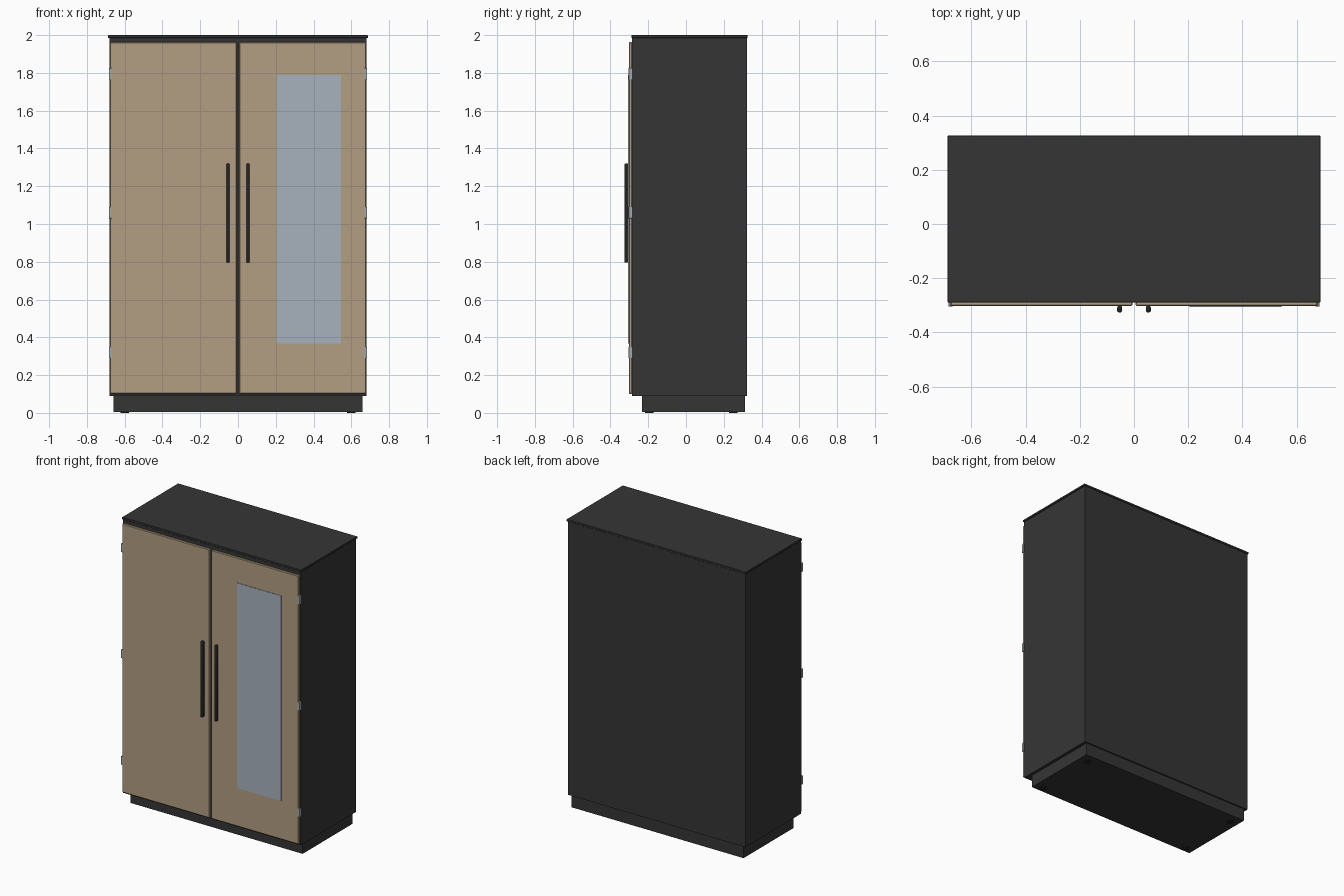
import bpy
import bmesh
from mathutils import Matrix, Vector

if "Cube" in bpy.data.objects:
    bpy.data.objects.remove(bpy.data.objects["Cube"])


def material(name, color):
    m = bpy.data.materials.new(name)
    m.diffuse_color = (*color, 1.0)
    m.use_nodes = True
    m.node_tree.nodes["Principled BSDF"].inputs["Base Color"].default_value = m.diffuse_color
    return m


CHARCOAL = material("charcoal", (0.036, 0.036, 0.036))
WOOD = material("light_wood", (0.445, 0.342, 0.223))
MIRROR = material("mirror_glass", (0.385, 0.445, 0.505))
BLACK = material("black_metal", (0.018, 0.018, 0.018))
STEEL = material("hinge_steel", (0.36, 0.40, 0.40))


def finish(name, bm, mat, bevel=0.0, segments=1):
    if bevel:
        bmesh.ops.bevel(bm, geom=bm.edges[:], offset=bevel, segments=segments,
                        profile=0.5, affect='EDGES')
    me = bpy.data.meshes.new(name)
    bm.to_mesh(me)
    bm.free()
    me.materials.append(mat)
    ob = bpy.data.objects.new(name, me)
    bpy.context.collection.objects.link(ob)
    return ob


def box(name, x, y, z, mat, bevel=0.0, segments=1):
    """Box from (min, max) ranges on each axis."""
    bm = bmesh.new()
    bmesh.ops.create_cube(bm, size=1.0)
    lo, hi = (Vector(v) for v in zip(x, y, z))
    bmesh.ops.scale(bm, vec=hi - lo, verts=bm.verts)
    bmesh.ops.translate(bm, vec=(lo + hi) / 2, verts=bm.verts)
    return finish(name, bm, mat, bevel, segments)


def span(side, a, b):
    """Range mirrored to the given side of x = 0."""
    return tuple(sorted((side * a, side * b)))


# Cabinet body, top slab and recessed plinth
box("cabinet_body", (-0.681, 0.681), (-0.286, 0.322), (0.09, 1.985), CHARCOAL)
box("top_slab", (-0.688, 0.688), (-0.289, 0.326), (1.985, 2.0), CHARCOAL, 0.002)
box("plinth", (-0.66, 0.66), (-0.234, 0.312), (0.005, 0.09), CHARCOAL)

# Thin floor pads
for sx, sn in ((-1, "left"), (1, "right")):
    for y, yn in ((-0.195, "front"), (0.25, "back")):
        bm = bmesh.new()
        bmesh.ops.create_cone(bm, cap_ends=True, segments=24, radius1=0.022,
                              radius2=0.022, depth=0.006,
                              matrix=Matrix.Translation((sx * 0.6, y, 0.003)))
        finish(f"foot_{yn}_{sn}", bm, BLACK)

# Doors, bar handles and edge hinges, mirrored left and right
for s, n in ((-1, "left"), (1, "right")):
    box(f"door_{n}", span(s, 0.006, 0.678), (-0.303, -0.285), (0.10, 1.963), WOOD, 0.004)
    handle = box(f"handle_{n}", span(s, 0.044, 0.062), (-0.326, -0.302),
                 (0.795, 1.32), BLACK, 0.006, 3)
    for p in handle.data.polygons:
        p.use_smooth = p.area < 0.004
    for i, z in enumerate((0.32, 1.06, 1.795)):
        box(f"hinge_{n}_{i + 1}", span(s, 0.67, 0.684), (-0.304, -0.286),
            (z - 0.03, z + 0.03), STEEL, 0.001)

# Mirror plate on the right door
box("door_mirror", (0.205, 0.545), (-0.306, -0.301), (0.367, 1.79), MIRROR)
